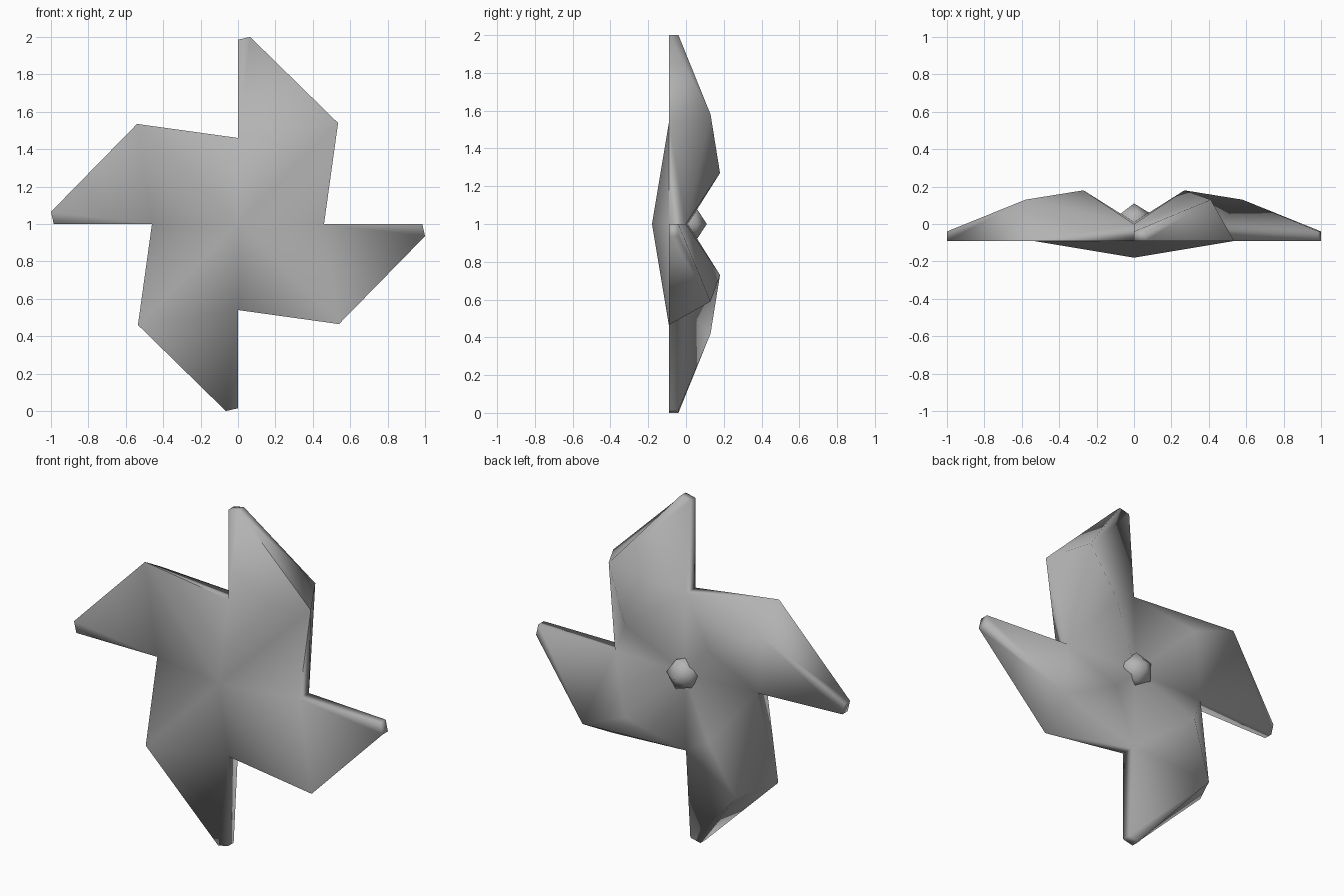
import bpy, bmesh, math
from mathutils import Matrix

cube = bpy.data.objects.get("Cube")
if cube:
    bpy.data.objects.remove(cube, do_unlink=True)

# One grey material for everything
grey = bpy.data.materials.new("matte grey")
grey.use_nodes = True
colour = (0.45, 0.45, 0.45, 1)
grey.diffuse_color = colour
grey.node_tree.nodes["Principled BSDF"].inputs["Base Color"].default_value = colour


def make_object(name, bm, angle):
    bmesh.ops.recalc_face_normals(bm, faces=bm.faces)
    mesh = bpy.data.meshes.new(name)
    bm.to_mesh(mesh)
    bm.free()
    mesh.materials.append(grey)
    obj = bpy.data.objects.new(name, mesh)
    bpy.context.collection.objects.link(obj)
    bpy.ops.object.select_all(action="DESELECT")
    obj.select_set(True)
    bpy.context.view_layer.objects.active = obj
    bpy.ops.object.shade_smooth_by_angle(angle=math.radians(angle))
    return obj


# Key points of the upper blade, relative to the hub
FRONT, TIP_BACK = -0.09, -0.04
points = {
    "hub_front": (0, -0.18, 0), "hub_back": (0, 0.01, 0),
    "notch_front": (0, FRONT, 0.46), "notch_back": (0, 0, 0.46),
    "next_front": (0.46, FRONT, 0), "next_back": (0.46, 0, 0),
    "tip_front": (0, FRONT, 0.985), "tip_back": (0, TIP_BACK, 0.985),
    "end_front": (0.065, FRONT, 1), "end_back": (0.065, TIP_BACK, 1),
    "corner": (0.535, FRONT, 0.54),
    "shoulder": (0.41, 0.13, 0.58), "peak": (0.27, 0.18, 0.27),
}
faces = [
    # front
    "hub_front notch_front corner", "hub_front corner next_front",
    "notch_front tip_front end_front corner",
    # sides
    "notch_front tip_front tip_back notch_back",
    "tip_front end_front end_back tip_back",
    "end_front corner shoulder end_back",
    "corner next_front next_back shoulder",
    # back
    "hub_back notch_back peak", "hub_back peak next_back",
    "peak shoulder next_back", "notch_back shoulder peak",
    "notch_back tip_back shoulder", "tip_back end_back shoulder",
]

# Four folded blades joined in one pinwheel
bm = bmesh.new()
for turn in range(4):
    place = Matrix.Translation((0, 0, 1)) @ Matrix.Rotation(turn * math.pi / 2, 4, "Y")
    verts = {key: bm.verts.new(place @ Matrix.Translation(co).translation)
             for key, co in points.items()}
    for face in faces:
        bm.faces.new([verts[key] for key in face.split()])
bmesh.ops.remove_doubles(bm, verts=bm.verts, dist=0.001)
make_object("pinwheel_blades", bm, 100)

# Faceted hub pin on the back
bm = bmesh.new()
bmesh.ops.create_icosphere(
    bm, subdivisions=1, radius=0.1,
    matrix=Matrix.Translation((0, 0.01, 1)) @ Matrix.Rotation(-math.pi / 2, 4, "X"))
make_object("hub_pin", bm, 60)
